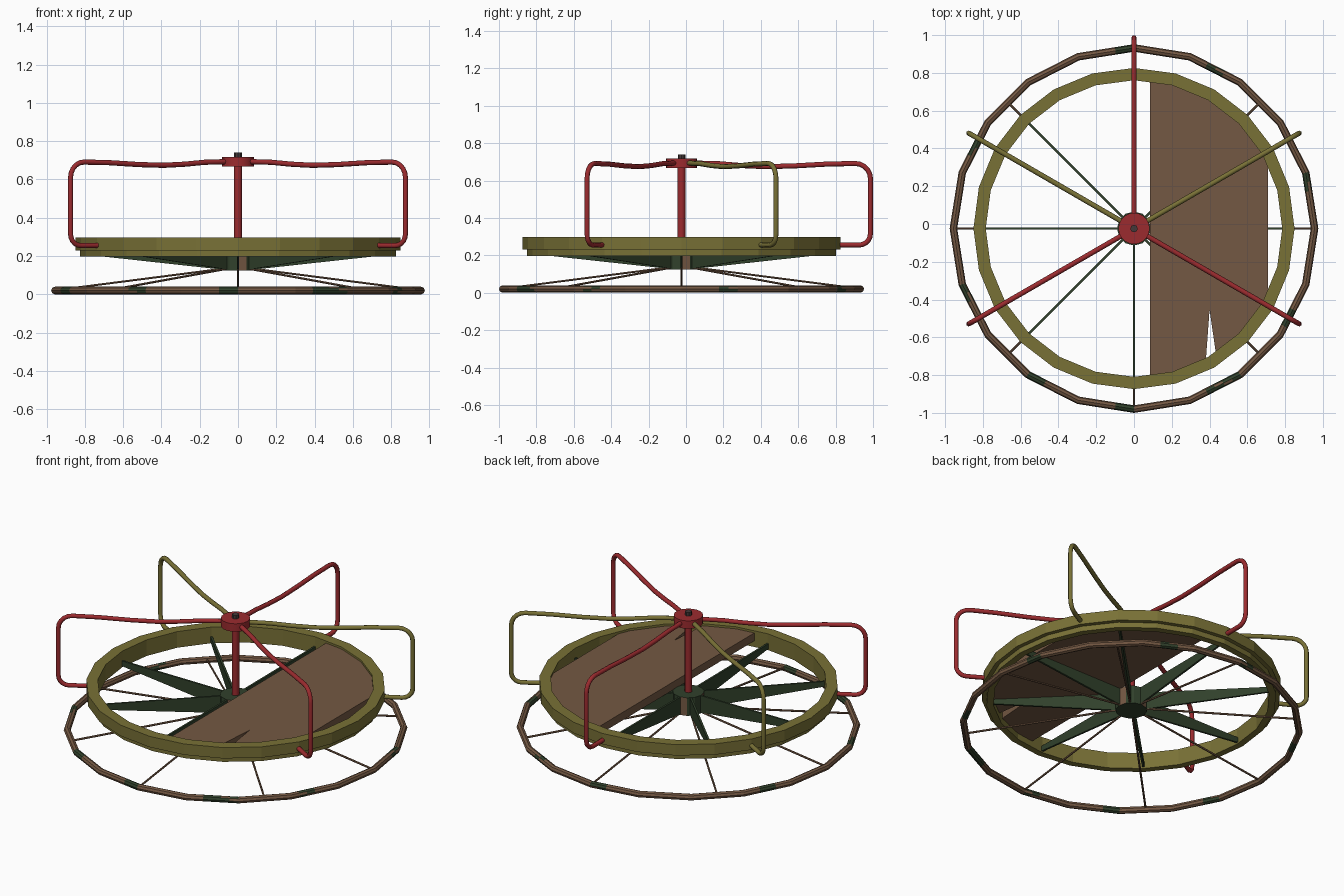
import bpy, bmesh, math
from mathutils import Vector

if "Cube" in bpy.data.objects:
    bpy.data.objects.remove(bpy.data.objects["Cube"])

CY = -0.024  # the wheel axis sits slightly toward the front


def mat(name, rgb):
    m = bpy.data.materials.new(name)
    m.diffuse_color = (*rgb, 1)
    m.use_nodes = True
    m.node_tree.nodes["Principled BSDF"].inputs["Base Color"].default_value = m.diffuse_color
    return m


BROWN = mat("brown", (0.175, 0.098, 0.056))
OLIVE = mat("olive", (0.19, 0.165, 0.037))
RED = mat("red", (0.33, 0.024, 0.028))
GREEN = mat("dark green", (0.030, 0.052, 0.024))
DARK = mat("dark grey", (0.06, 0.04, 0.04))


def make(name, bm, *mats, smooth=False):
    bmesh.ops.recalc_face_normals(bm, faces=bm.faces)
    me = bpy.data.meshes.new(name)
    bm.to_mesh(me)
    bm.free()
    for m in mats:
        me.materials.append(m)
    ob = bpy.data.objects.new(name, me)
    ob.location = (0, CY, 0)
    bpy.context.collection.objects.link(ob)
    if smooth:
        bpy.context.view_layer.objects.active = ob
        ob.select_set(True)
        bpy.ops.object.shade_smooth_by_angle(angle=math.radians(50))
        ob.select_set(False)
    return ob


def lathe(profile, n, closed):
    """Revolve (r, z) points into n flat sides; closed profile = ring, open = capped drum."""
    bm = bmesh.new()
    rows = [[bm.verts.new((r * math.cos(2 * math.pi * i / n), r * math.sin(2 * math.pi * i / n), z))
             for i in range(n)] for r, z in profile]
    for k in range(len(rows) if closed else len(rows) - 1):
        a, b = rows[k], rows[(k + 1) % len(rows)]
        for i in range(n):
            j = (i + 1) % n
            bm.faces.new((a[i], a[j], b[j], b[i]))
    if not closed:
        bm.faces.new(rows[0])
        bm.faces.new(rows[-1])
    return bm


def tube(bm, path, radius, sides):
    """Sweep a round section along a path lying in the xz plane."""
    rows = []
    for i, p in enumerate(path):
        t = (path[min(i + 1, len(path) - 1)] - path[max(i - 1, 0)]).normalized()
        u = Vector((0, 1, 0))
        v = t.cross(u)
        rows.append([bm.verts.new(p + radius * (u * math.cos(2 * math.pi * k / sides)
                                                + v * math.sin(2 * math.pi * k / sides)))
                     for k in range(sides)])
    for a, b in zip(rows, rows[1:]):
        for k in range(sides):
            j = (k + 1) % sides
            bm.faces.new((a[k], a[j], b[j], b[k]))
    bm.faces.new(rows[0])
    bm.faces.new(rows[-1])


def spin(ob, deg):
    ob.rotation_euler.z = math.radians(deg)


# Ground ring: 20 straight sides, each cut in 6 so paint patches follow direction
bm = bmesh.new()
rows = []
for i in range(20):
    a, b = math.radians(18 * i), math.radians(18 * (i + 1))
    A = Vector((math.cos(a), math.sin(a), 0))
    B = Vector((math.cos(b), math.sin(b), 0))
    for s in range(6):
        d = A.lerp(B, s / 6)
        rows.append([bm.verts.new(d * (0.956 + 0.02 * math.cos(math.pi * k / 4))
                                  + Vector((0, 0, 0.02 + 0.02 * math.sin(math.pi * k / 4))))
                     for k in range(8)])
patches = (14, 63, 92, 152, 200, 238, 268, 297, 304, 331)
for i in range(120):
    a, b = rows[i], rows[(i + 1) % 120]
    ang = 3 * i + 1.5
    green = any(abs(ang - p) < 3.2 for p in patches)
    for k in range(8):
        j = (k + 1) % 8
        f = bm.faces.new((a[k], a[j], b[j], b[k]))
        f.material_index = int(green and (k + i) % 8 != 5)
make("ground_ring", bm, BROWN, GREEN)

# Stepped deck rim
make("deck_rim", lathe([(0.785, 0.298), (0.85, 0.298), (0.85, 0.23), (0.825, 0.23),
                        (0.825, 0.197), (0.785, 0.197)], 24, True), OLIVE)

# Remaining deck board, with a cracked notch at the front edge
R = 0.80
arc = [math.degrees(math.acos(0.085 / R)), 75, 60, 45, 30, math.degrees(math.acos(0.71 / R))]
pol = lambda d: (R * math.cos(math.radians(d)), R * math.sin(math.radians(d)))
outline = [pol(d) for d in arc]
for d in reversed(arc):
    if d == 60:
        outline += [(0.435, -0.671), (0.40, -0.43), (0.38, -0.704)]
    else:
        outline.append(pol(-d))
bm = bmesh.new()
face = bm.faces.new([bm.verts.new((x, y, 0.235)) for x, y in outline])
ext = bmesh.ops.extrude_face_region(bm, geom=[face], use_keep_orig=True)
bmesh.ops.translate(bm, vec=(0, 0, 0.05),
                    verts=[v for v in ext["geom"] if isinstance(v, bmesh.types.BMVert)])
make("deck_board", bm, BROWN)

# Lower hub, green with brown side panels
bm = lathe([(0.09, 0.125), (0.09, 0.238)], 12, False)
for i, f in enumerate(bm.faces):
    if len(f.verts) == 4 and i % 3 == 0:
        f.material_index = 1
make("lower_hub", bm, GREEN, BROWN)

# Eight upright tapered gussets and eight thin stay rods
for i in range(8):
    bm = bmesh.new()
    side = [(0.07, 0.128), (0.80, 0.208), (0.80, 0.238), (0.07, 0.236)]
    L = [bm.verts.new((x, -0.006, z)) for x, z in side]
    Q = [bm.verts.new((x, 0.006, z)) for x, z in side]
    bm.faces.new(L)
    bm.faces.new(Q)
    for k in range(4):
        j = (k + 1) % 4
        bm.faces.new((L[k], L[j], Q[j], Q[k]))
    spin(make(f"gusset_{i + 1}", bm, GREEN), 45 * i)

    bm = bmesh.new()
    tube(bm, [Vector((0.07, 0, 0.135)), Vector((0.95, 0, 0.022))], 0.006, 6)
    spin(make(f"stay_rod_{i + 1}", bm, BROWN), 45 * i)

# Centre post, cap and top nut
make("centre_post", lathe([(0.021, 0.13), (0.021, 0.68)], 12, False), RED, smooth=True)
make("cap", lathe([(0.083, 0.667), (0.083, 0.717)], 20, False), RED, smooth=True)
make("cap_nut", lathe([(0.02, 0.71), (0.02, 0.74)], 8, False), DARK)


# Five bent handrails, one missing at the front
def bend(cx, cz, r, a0, a1, n=5):
    return [Vector((cx + r * math.cos(math.radians(a0 + (a1 - a0) * i / n)), 0,
                    cz + r * math.sin(math.radians(a0 + (a1 - a0) * i / n)))) for i in range(n + 1)]


rail = [Vector((x, 0, z)) for x, z in ((0.04, 0.694), (0.2, 0.69), (0.32, 0.68), (0.45, 0.674),
                                      (0.6, 0.678), (0.78, 0.688))]
rail += bend(0.93, 0.611, 0.08, 90, 0) + bend(0.95, 0.315, 0.06, 0, -90) + [Vector((0.835, 0, 0.256))]
for n, (deg, m) in enumerate(((30, OLIVE), (90, RED), (150, OLIVE), (210, RED), (330, RED))):
    bm = bmesh.new()
    tube(bm, rail, 0.0135, 8)
    spin(make(f"handrail_{n + 1}", bm, m, smooth=True), deg)
